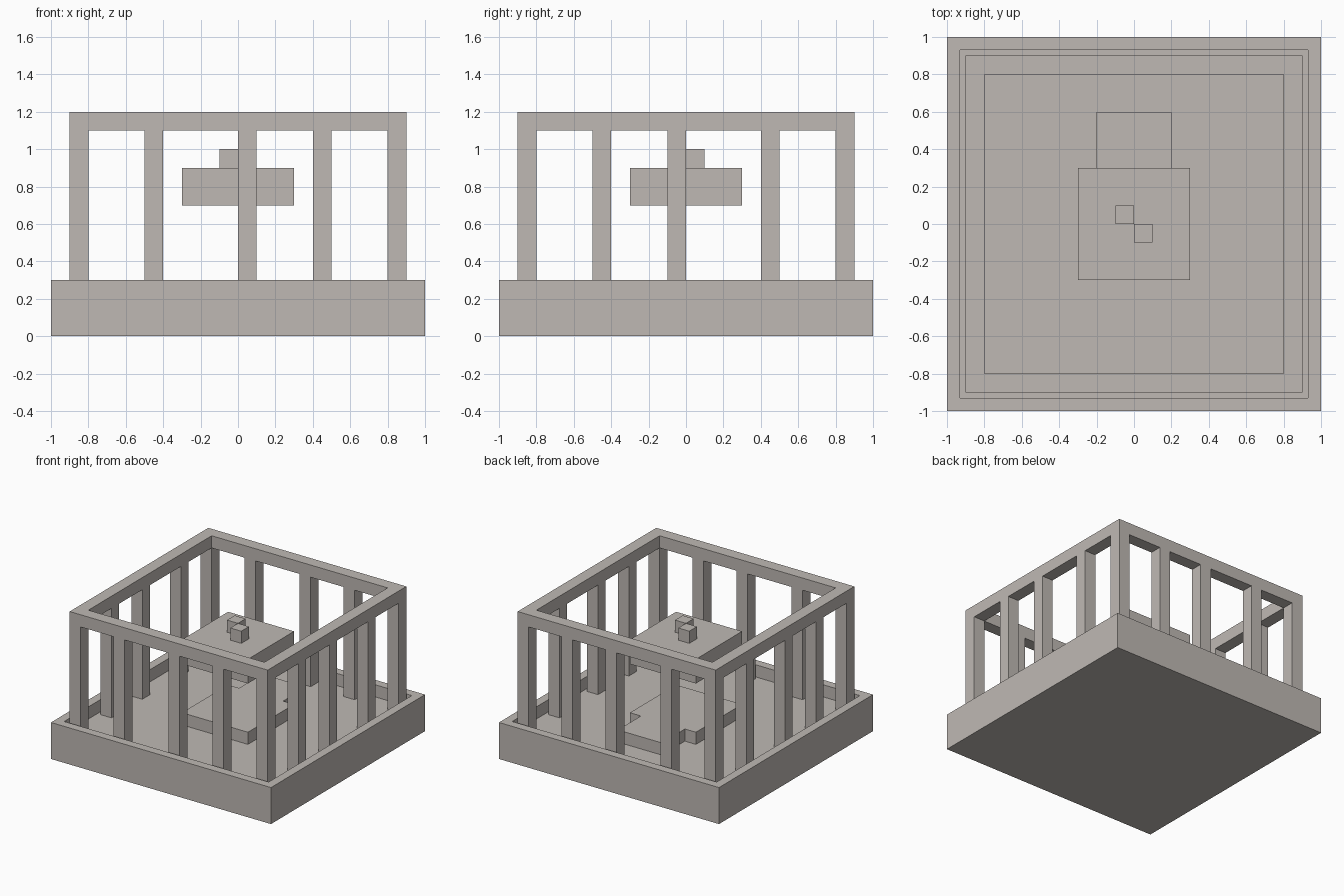
import bpy
import bmesh

cube = bpy.data.objects.get("Cube")
if cube:
    bpy.data.objects.remove(cube, do_unlink=True)

stone = bpy.data.materials.new("warm_grey_stone")
stone.use_nodes = True
colour = (0.52, 0.485, 0.455, 1)
stone.diffuse_color = colour
stone.node_tree.nodes["Principled BSDF"].inputs["Base Color"].default_value = colour


def add_object(name, bm):
    bmesh.ops.recalc_face_normals(bm, faces=bm.faces)
    mesh = bpy.data.meshes.new(name)
    bm.to_mesh(mesh)
    bm.free()
    mesh.materials.append(stone)
    obj = bpy.data.objects.new(name, mesh)
    bpy.context.collection.objects.link(obj)
    return obj


def prism(name, outline, bottom, top):
    """Extrude a flat outline upwards."""
    bm = bmesh.new()
    face = bm.faces.new([bm.verts.new((x, y, bottom)) for x, y in outline])
    result = bmesh.ops.extrude_face_region(bm, geom=[face], use_keep_orig=True)
    verts = [g for g in result["geom"] if isinstance(g, bmesh.types.BMVert)]
    bmesh.ops.translate(bm, vec=(0, 0, top - bottom), verts=verts)
    return add_object(name, bm)


def box(name, x0, x1, y0, y1, z0, z1):
    return prism(name, [(x0, y0), (x1, y0), (x1, y1), (x0, y1)], z0, z1)


def square(half):
    return [(-half, -half), (half, -half), (half, half), (-half, half)]


def square_ring(name, outer, inner, bottom, top):
    """Square frame with an open middle."""
    bm = bmesh.new()
    loops = [[bm.verts.new((x, y, z)) for x, y in square(half)]
             for half, z in ((outer, bottom), (outer, top), (inner, top), (inner, bottom))]
    for k in range(4):
        a, b = loops[k], loops[(k + 1) % 4]
        for i in range(4):
            j = (i + 1) % 4
            bm.faces.new((a[i], a[j], b[j], b[i]))
    return add_object(name, bm)


# Base: a square tray with a shallow sunken floor
FLOOR, RIM, RAIL, TOP = 0.2, 0.3, 1.1, 1.2
base = prism("base_tray", square(1), 0, RIM)
bm = bmesh.new()
bm.from_mesh(base.data)
lid = max(bm.faces, key=lambda f: f.calc_center_median().z)
bmesh.ops.inset_region(bm, faces=[lid], thickness=0.1)
well = bmesh.ops.extrude_discrete_faces(bm, faces=[lid])["faces"][0]
bmesh.ops.translate(bm, vec=(0, 0, FLOOR - RIM), verts=well.verts)
bm.to_mesh(base.data)
bm.free()

# Top rail and the posts that carry it
square_ring("top_rail", 0.9, 0.8, RAIL, TOP)
for side, near in (("front", -0.9), ("back", 0.8)):
    for i, x in enumerate((-0.9, -0.5, 0, 0.4, 0.8)):
        box(f"{side}_post_{i + 1}", x, x + 0.1, near, near + 0.1, FLOOR, RAIL)
for side, near in (("right", -0.9), ("left", 0.8)):
    for i, y in enumerate((-0.5, -0.1, 0.4)):
        box(f"{side}_post_{i + 1}", near, near + 0.1, y, y + 0.1, FLOOR, RAIL)

# Low plinth with a narrower step at the back
prism("floor_plinth", [(-0.3, -0.3), (0.3, -0.3), (0.3, 0.3), (0.2, 0.3),
                       (0.2, 0.6), (-0.2, 0.6), (-0.2, 0.3), (-0.3, 0.3)], FLOOR, RIM)

# Floating block with two small knobs on top
prism("floating_block", square(0.3), 0.7, 0.9)
box("right_knob", -0.1, 0, 0, 0.1, 0.9, 1)
box("left_knob", 0, 0.1, -0.1, 0, 0.9, 1)
